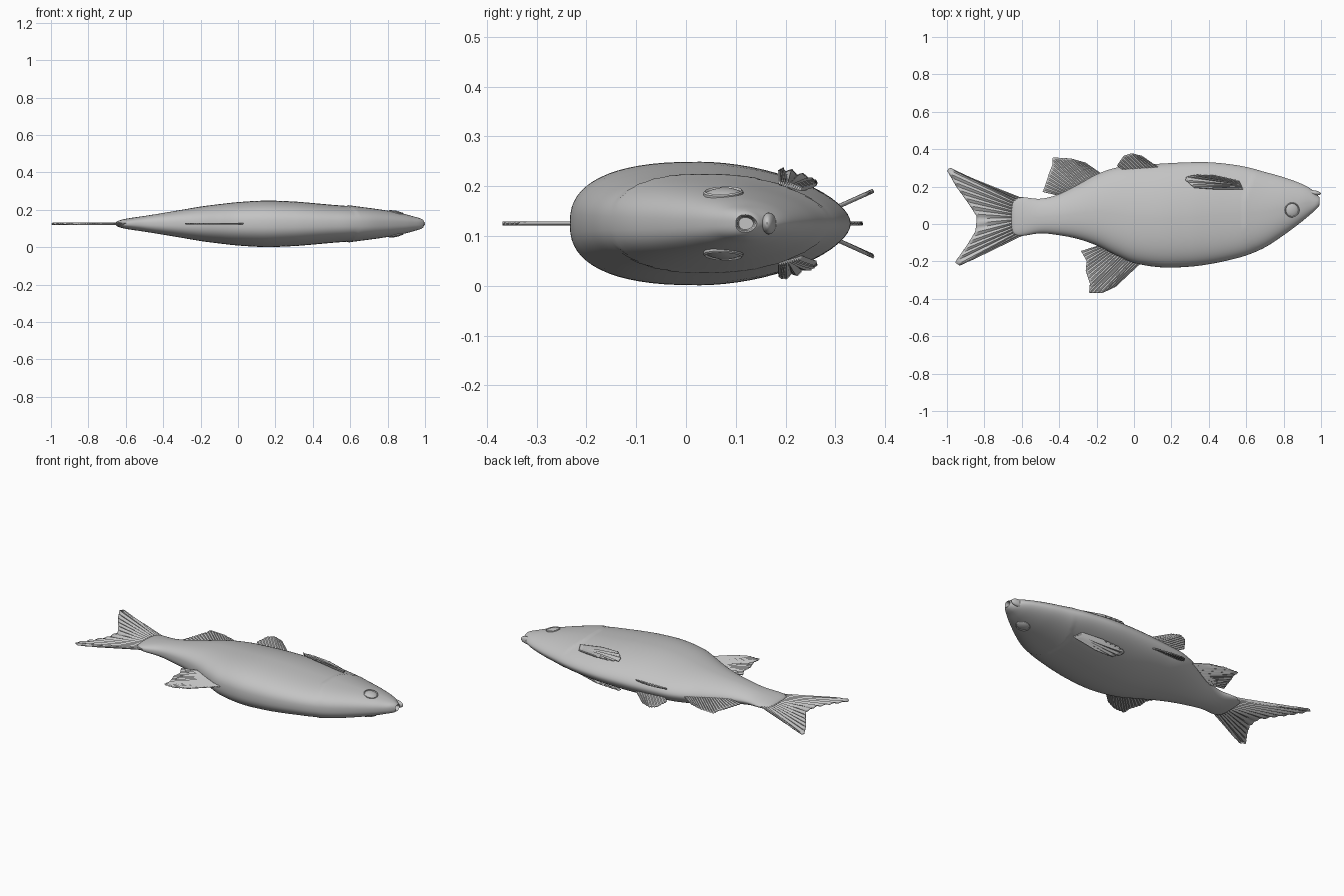
import bpy, bmesh, math
from mathutils import Vector

if "Cube" in bpy.data.objects:
    bpy.data.objects.remove(bpy.data.objects["Cube"])

MID = 0.125  # height of the symmetry plane (the fish lies on its side)
skin = bpy.data.materials.new("grey_skin")
skin.diffuse_color = (0.55, 0.55, 0.55, 1)
skin.use_nodes = True
skin.node_tree.nodes["Principled BSDF"].inputs["Base Color"].default_value = skin.diffuse_color

# body stations: x, back edge y, belly edge y, half thickness
STATIONS = [
    (-0.655, -0.02, 0.09, 0.006), (-0.645, -0.05, 0.125, 0.014),
    (-0.61, -0.064, 0.143, 0.025), (-0.5, -0.05, 0.135, 0.042),
    (-0.4, -0.06, 0.16, 0.058), (-0.3, -0.08, 0.21, 0.075),
    (-0.2, -0.115, 0.265, 0.092), (-0.1, -0.165, 0.30, 0.105),
    (0.0, -0.208, 0.312, 0.116), (0.15, -0.232, 0.323, 0.124),
    (0.3, -0.228, 0.33, 0.119), (0.4, -0.215, 0.33, 0.111),
    (0.5, -0.195, 0.321, 0.102), (0.6, -0.168, 0.305, 0.094),
    (0.7, -0.125, 0.278, 0.084), (0.8, -0.06, 0.25, 0.070),
    (0.9, 0.015, 0.213, 0.050), (0.95, 0.057, 0.185, 0.036),
    (0.975, 0.08, 0.158, 0.029), (0.988, 0.095, 0.148, 0.022)]


def station(x):
    """Smooth interpolation of back, belly and half thickness."""
    S = STATIONS
    x = min(max(x, S[0][0]), S[-1][0])
    i = 0
    while i < len(S) - 2 and x > S[i + 1][0]:
        i += 1

    def slope(k, c):
        a, b = S[max(k - 1, 0)], S[min(k + 1, len(S) - 1)]
        return (b[c] - a[c]) / (b[0] - a[0])
    h = S[i + 1][0] - S[i][0]
    t = (x - S[i][0]) / h
    return [S[i][c] * (2*t**3 - 3*t*t + 1) + S[i + 1][c] * (3*t*t - 2*t**3)
            + h * slope(i, c) * (t**3 - 2*t*t + t) + h * slope(i + 1, c) * (t**3 - t*t)
            for c in (1, 2, 3)]


def gill(x, y):
    """Raised gill cover that ends in a curved step behind the head."""
    d = x - (0.58 + 1.5 * (y - 0.06) ** 2)
    return 1 + (0.06 * math.exp(-d / 0.07) if d > 0 else 0)


def half(x, y):
    """Half thickness of the body at a side-view point."""
    lo, hi, w = station(x)
    cy = lo + 0.47 * (hi - lo)
    p, a = (1.8, hi - cy) if y > cy else (2.5, cy - lo)
    t = min(abs(y - cy) / a, 1)
    return w * (1 - t ** p) ** (1 / p) * gill(x, y)


def ring(x, scale=1.0, n=64):
    lo, hi, w = station(x)
    cy = lo + 0.47 * (hi - lo)
    pts = []
    for k in range(n):
        c, s = math.cos(2 * math.pi * k / n), math.sin(2 * math.pi * k / n)
        p, a = (1.8, hi - cy) if c > 0 else (2.5, cy - lo)
        y = cy + scale * a * math.copysign(abs(c) ** (2 / p), c)
        z = scale * w * math.copysign(abs(s) ** (2 / p), s) * gill(x, y)
        pts.append(Vector((x, y, MID + z)))
    return pts


def finish(name, bm):
    bmesh.ops.recalc_face_normals(bm, faces=bm.faces[:])
    me = bpy.data.meshes.new(name)
    bm.to_mesh(me)
    bm.free()
    ob = bpy.data.objects.new(name, me)
    bpy.context.collection.objects.link(ob)
    me.materials.append(skin)
    bpy.ops.object.select_all(action='DESELECT')
    ob.select_set(True)
    bpy.context.view_layer.objects.active = ob
    bpy.ops.object.shade_smooth_by_angle(angle=math.radians(40))
    return ob


# body: lofted rings with a recessed mouth at the snout
rings = [ring(x) for x in (-0.655, -0.65, -0.645, -0.635)]
rings += [ring(-0.62 + 0.0125 * i) for i in range(129)]
rings.append(ring(0.988))
for dx, s in ((0.004, 0.8), (-0.005, 0.66), (-0.045, 0.55)):
    rings.append([p + Vector((dx, 0, 0)) for p in ring(0.988, s)])
bm = bmesh.new()
vs = [[bm.verts.new(p) for p in r] for r in rings]
for a, b in zip(vs, vs[1:]):
    for k in range(len(a)):
        j = (k + 1) % len(a)
        bm.faces.new((a[k], a[j], b[j], b[k]))
bm.faces.new(vs[0])
bm.faces.new(vs[-1])
finish("body", bm)


def along(pts, u):
    """Point at a fraction of a polyline's length."""
    pts = [Vector(p) for p in pts]
    lens = [(b - a).length for a, b in zip(pts, pts[1:])]
    d = u * sum(lens)
    for a, b, l in zip(pts, pts[1:], lens):
        if d <= l:
            return a.lerp(b, d / l)
        d -= l
    return pts[-1]


def fin(name, base, edge, rays, height, ripple=0.003, thick=0.005):
    """Ribbed sheet from a base line to an outer edge; height(x, y, v) gives z."""
    nu, nv = rays * 4, 10
    bm = bmesh.new()
    grid = []
    for i in range(nu + 1):
        u = i / nu
        a, b = along(base, u), along(edge, u)
        row = []
        for j in range(nv + 1):
            v = j / nv
            p = a.lerp(b, v)
            z = height(p.x, p.y, v) + ripple * math.cos(2 * math.pi * rays * u)
            row.append(bm.verts.new((p.x, p.y, z)))
        grid.append(row)
    for r, s in zip(grid, grid[1:]):
        for j in range(nv):
            bm.faces.new((r[j], s[j], s[j + 1], r[j + 1]))
    ob = finish(name, bm)
    m = ob.modifiers.new("thickness", 'SOLIDIFY')
    m.thickness, m.offset = thick, 0


def flat(x, y, v):
    return MID


# single fins on the symmetry plane
fin("tail_fin", [(-0.6, 0.138), (-0.63, 0.04), (-0.6, -0.062)],
    [(-0.88, 0.248), (-0.985, 0.30), (-1.0, 0.288), (-0.95, 0.20), (-0.885, 0.11),
     (-0.84, 0.04), (-0.848, -0.04), (-0.89, -0.11), (-0.957, -0.205),
     (-0.935, -0.222), (-0.85, -0.183)], 16, flat, 0.004)
fin("dorsal_fin", [(0.04, -0.205), (-0.06, -0.165), (-0.17, -0.11)],
    [(-0.1, -0.335), (-0.17, -0.368), (-0.24, -0.368), (-0.235, -0.32),
     (-0.258, -0.25), (-0.252, -0.20), (-0.283, -0.145)], 18, flat, 0.002)
fin("anal_fin", [(-0.17, 0.265), (-0.28, 0.205), (-0.39, 0.15)],
    [(-0.26, 0.327), (-0.34, 0.35), (-0.435, 0.355), (-0.435, 0.32),
     (-0.455, 0.27), (-0.47, 0.22), (-0.488, 0.172)], 18, flat, 0.002)


def eye(side):
    """Low dome with a rim, tilted to lie on the head."""
    x, y, e = 0.845, 0.075, 0.02
    n = Vector(((half(x - e, y) - half(x + e, y)) / (2 * e),
                (half(x, y - e) - half(x, y + e)) / (2 * e), 1)).normalized()
    n.z *= side
    rot = n.to_track_quat('Z', 'Y')
    prof = [(0.040, -0.008), (0.040, 0.002), (0.037, 0.005), (0.034, 0.001),
            (0.028, 0.004), (0.015, 0.008)]
    bm = bmesh.new()
    c = Vector((x, y, MID + side * half(x, y)))
    rows = []
    for r, h in prof:
        rows.append([bm.verts.new(c + rot @ Vector((r * math.cos(k * math.pi / 16),
                     r * math.sin(k * math.pi / 16), h))) for k in range(32)])
    for a, b in zip(rows, rows[1:]):
        for k in range(32):
            bm.faces.new((a[k], a[(k + 1) % 32], b[(k + 1) % 32], b[k]))
    bm.faces.new(rows[0])
    bm.faces.new(rows[-1])
    finish("eye", bm)


# paired parts on both flanks
for side in (1, -1):
    eye(side)
    fin("pectoral_fin", [(0.582, 0.187), (0.562, 0.23)],
        [(0.43, 0.187), (0.32, 0.195), (0.275, 0.235), (0.28, 0.252),
         (0.33, 0.262), (0.43, 0.26)], 10,
        lambda x, y, v: MID + side * (half(x, y) + 0.002 + 0.012 * v), 0.004, 0.004)
    fin("pelvic_fin", [(0.14, 0.295), (-0.06, 0.29)],
        [(0.04, 0.364), (-0.015, 0.377), (-0.055, 0.363), (-0.075, 0.335), (-0.09, 0.312)],
        10, lambda x, y, v: MID + side * (0.036 + 0.45 * (y - 0.31)), 0.002)

# lower jaw
bm = bmesh.new()
bmesh.ops.create_uvsphere(bm, u_segments=24, v_segments=12, radius=1)
for v in bm.verts:
    v.co = Vector((0.955 + 0.045 * v.co.x, 0.167 + 0.014 * v.co.y - 0.004 * v.co.x,
                   MID + 0.022 * v.co.z))
finish("lower_jaw", bm)
